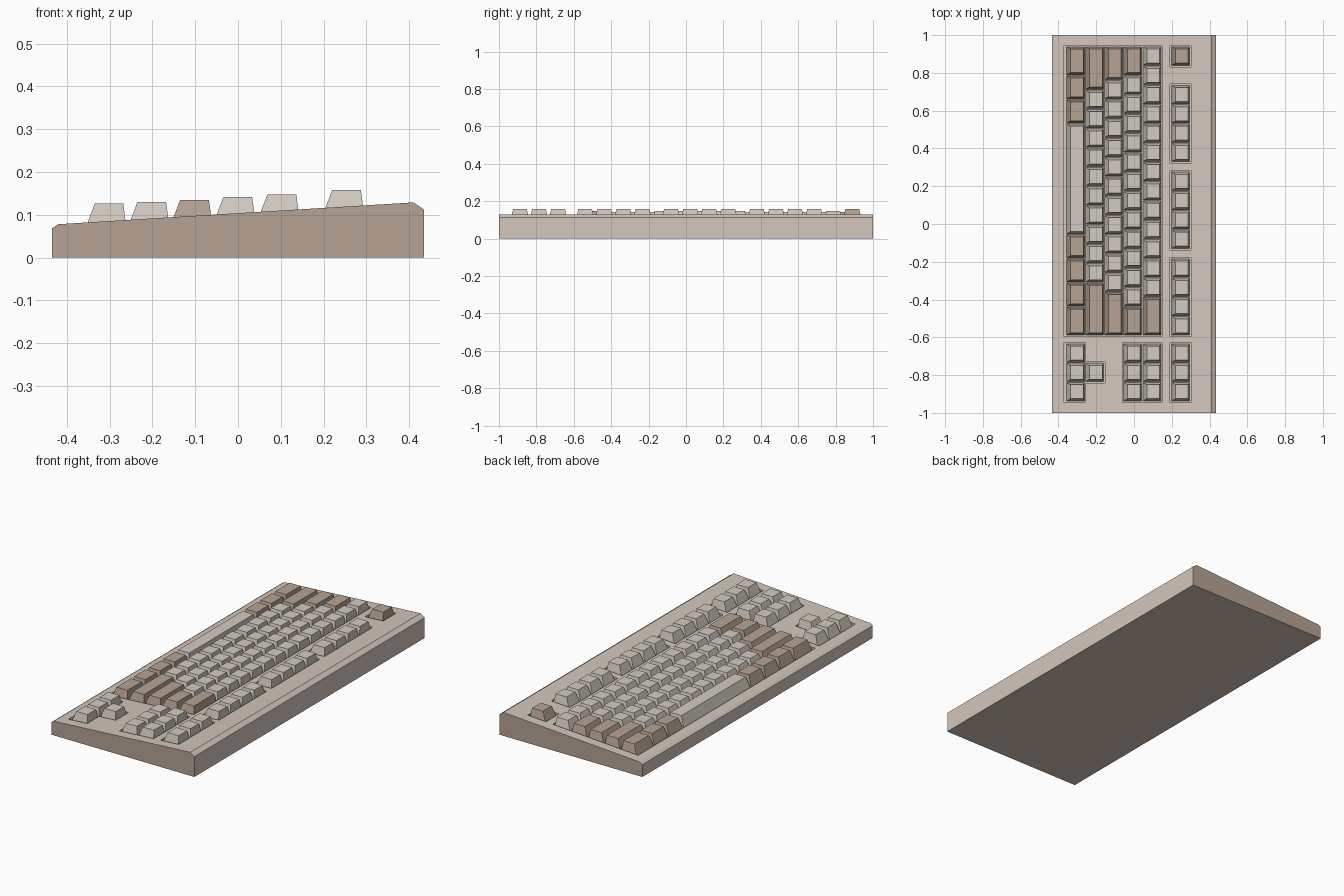
import bpy

if "Cube" in bpy.data.objects:
    bpy.data.objects.remove(bpy.data.objects["Cube"])

U = 0.102          # one key unit along y
START = 0.94       # y where the first key of every row begins


def material(name, rgb):
    m = bpy.data.materials.new(name)
    m.diffuse_color = (*rgb, 1)
    m.use_nodes = True
    m.node_tree.nodes["Principled BSDF"].inputs["Base Color"].default_value = m.diffuse_color
    return m


CASE = material("case_beige", (0.65, 0.57, 0.505))
KEY = material("key_light_grey", (0.65, 0.60, 0.54))
BROWN = material("warm_brown", (0.475, 0.367, 0.293))


def deck(x):
    """Height of the sloping top of the case."""
    return 0.078 + (x + 0.42) * 0.0614


def mesh_object(name, verts, faces, mats):
    me = bpy.data.meshes.new(name)
    me.from_pydata(verts, [], faces)
    me.update()
    for m in mats:
        me.materials.append(m)
    ob = bpy.data.objects.new(name, me)
    bpy.context.collection.objects.link(ob)
    return ob


BOX = [(3, 2, 1, 0), (4, 5, 6, 7), (0, 1, 5, 4),
       (1, 2, 6, 5), (2, 3, 7, 6), (3, 0, 4, 7)]


def block(name, low, high, zlow, zhigh, mats):
    """Six-sided solid from two rectangles (x0, x1, y0, y1) with height functions."""
    verts = []
    for (x0, x1, y0, y1), z in ((low, zlow), (high, zhigh)):
        verts += [(x, y, z(x)) for x, y in ((x0, y0), (x1, y0), (x1, y1), (x0, y1))]
    return mesh_object(name, verts, BOX, mats)


# Case: wedge profile extruded along y
profile = [(-0.435, 0), (0.435, 0), (0.435, 0.112), (0.41, deck(0.41)),
           (-0.42, 0.078), (-0.435, 0.068)]
n = len(profile)
verts = [(x, y, z) for y in (-1, 1) for x, z in profile]
faces = [tuple(range(n)), tuple(reversed(range(n, 2 * n)))]
faces += [(i, i + n, (i + 1) % n + n, (i + 1) % n) for i in range(n)]
case = mesh_object("case", verts, faces, [CASE, BROWN])

# Shallow wells under each key group: x0, x1, y0, y1
wells = [
    (-0.370, 0.149, -0.596, 0.945),
    (0.190, 0.301, 0.831, 0.945),
    (0.190, 0.301, 0.321, 0.740),
    (0.190, 0.301, -0.137, 0.282),
    (0.190, 0.301, -0.596, -0.178),
    (0.190, 0.301, -0.944, -0.628),
    (-0.060, 0.149, -0.944, -0.628),
    (-0.370, -0.256, -0.944, -0.628),
    (-0.262, -0.154, -0.842, -0.730),
]
DEPTH = 0.015
cutters = []
for r in wells:
    c = block("well_cutter", r, r, lambda x: deck(x) - DEPTH,
              lambda x: deck(x) + 0.05, [CASE])
    c.hide_render = True
    mod = case.modifiers.new("well", 'BOOLEAN')
    mod.operation = 'DIFFERENCE'
    mod.solver = 'EXACT'
    mod.object = c
    cutters.append(c)
dg = bpy.context.evaluated_depsgraph_get()
case.data = bpy.data.meshes.new_from_object(case.evaluated_get(dg))
case.modifiers.clear()
for c in cutters:
    bpy.data.objects.remove(c)

# Brown end panels of the case
for p in case.data.polygons:
    p.material_index = 1 if abs(p.center.y) > 0.99 else 0

# Key rows: left edge x and height of the flat top
ROWS = [(-0.352, 0.126), (-0.252, 0.130), (-0.152, 0.135),
        (-0.051, 0.142), (0.052, 0.148), (0.203, 0.158)]


def key(name, row, pos, width, mat):
    """Tapered keycap starting pos units from the far end of the row."""
    x, top = ROWS[row]
    y1 = START - pos * U
    y0 = y1 - width * U
    block(name, (x - 0.005, x + 0.091, y0 + 0.002, y1 - 0.002),
          (x + 0.017, x + 0.084, y0 + 0.014, y1 - 0.014),
          lambda z: deck(z) - DEPTH - 0.001, lambda z: top, [mat])


# Main block: (brown widths, number of light keys, light width, brown widths)
layout = [
    ([1.5, 1.25, 1.25], 1, 5.75, [1.25, 1.25, 1.25, 1.5]),
    ([2.25], 10, 1, [2.75]),
    ([1.75], 11, 1, [2.25]),
    ([1.5], 12, 1, [1.5]),
    ([], 13, 1, [2]),
]
for row, (left, count, w, right) in enumerate(layout):
    pos = 0
    keys = [(b, BROWN) for b in left] + [(w, KEY)] * count + [(b, BROWN) for b in right]
    for width, mat in keys:
        name = "modifier_key" if mat is BROWN else "space_bar" if width > 5 else "letter_key"
        key(name, row, pos, width, mat)
        pos += width

# Function row
key("escape_key", 5, 0, 1, BROWN)
for group in (2, 6.5, 11):
    for i in range(4):
        key("function_key", 5, group + i, 1, KEY)

# Navigation and arrow clusters
NAV = 15.42
for i in range(3):
    for row in (5, 4, 3):
        key("navigation_key", row, NAV + i, 1, KEY)
    key("arrow_key", 0, NAV + i, 1, KEY)
key("arrow_key_up", 1, NAV + 1, 1, KEY)
